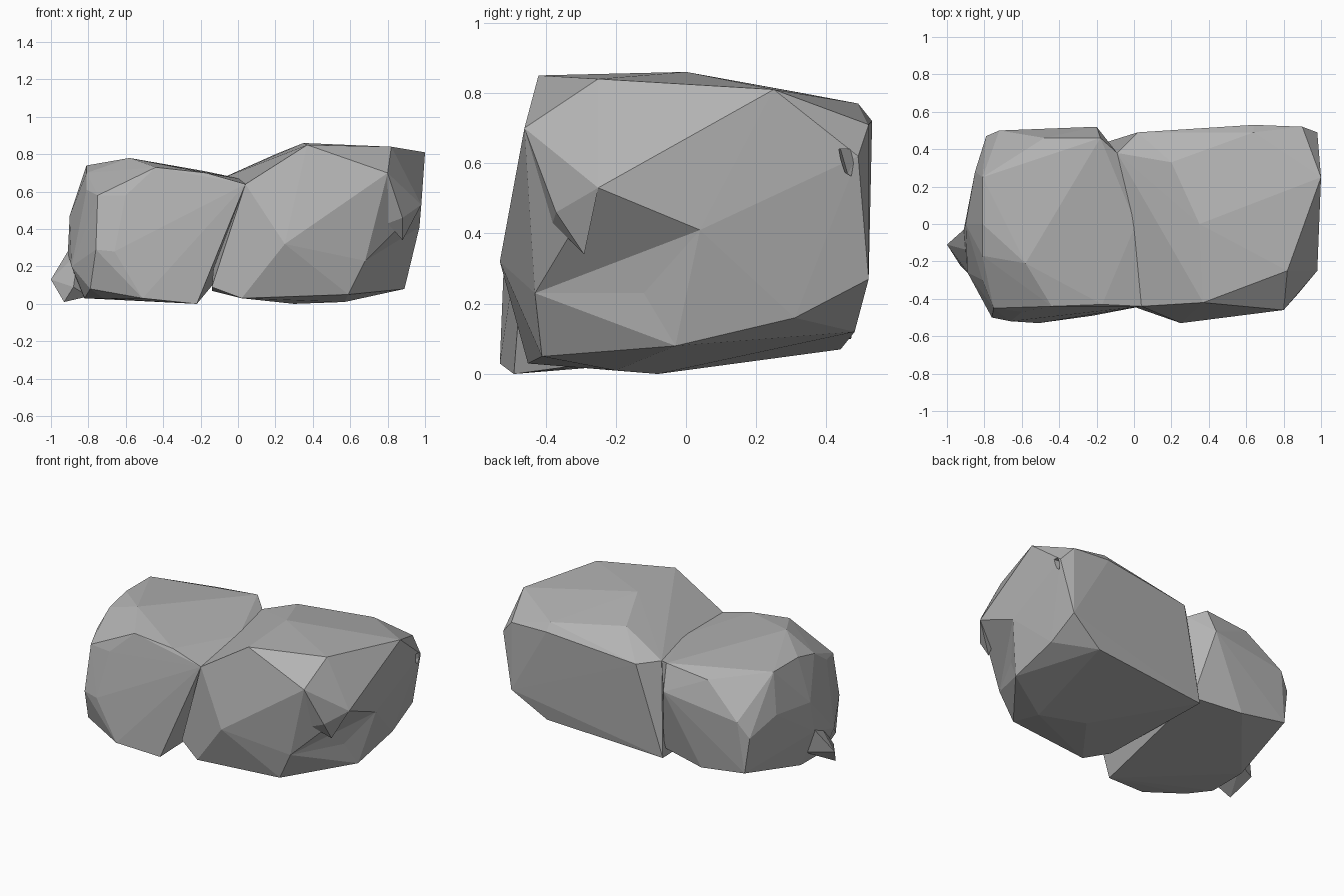
import bpy
import bmesh
from mathutils import Vector

default_cube = bpy.data.objects.get("Cube")
if default_cube:
    bpy.data.objects.remove(default_cube, do_unlink=True)

# Single stone colour
stone_grey = bpy.data.materials.new("stone_grey")
stone_grey.use_nodes = True
grey = (0.45, 0.45, 0.45, 1)
stone_grey.diffuse_color = grey
shader = stone_grey.node_tree.nodes["Principled BSDF"]
shader.inputs["Base Color"].default_value = grey
shader.inputs["Roughness"].default_value = 0.9


def hull_object(name, corners):
    """Wrap corner points (in hundredths of a unit) in a faceted convex skin."""
    bm = bmesh.new()
    for corner in corners:
        bm.verts.new(Vector(corner) / 100)
    result = bmesh.ops.convex_hull(bm, input=list(bm.verts))
    loose = {item for key in ("geom_interior", "geom_unused") for item in result[key]
             if isinstance(item, bmesh.types.BMVert)}
    bmesh.ops.delete(bm, geom=list(loose), context="VERTS")
    bmesh.ops.recalc_face_normals(bm, faces=list(bm.faces))
    mesh = bpy.data.meshes.new(name)
    bm.to_mesh(mesh)
    bm.free()
    mesh.materials.append(stone_grey)
    obj = bpy.data.objects.new(name, mesh)
    bpy.context.scene.collection.objects.link(obj)
    return obj


def chip_away(target, corners):
    """Cut a faceted hollow out of a stone and discard the cutter."""
    cutter = hull_object("chip_cutter", corners)
    cutter.hide_render = True
    modifier = target.modifiers.new("chip", "BOOLEAN")
    modifier.operation = "DIFFERENCE"
    modifier.solver = "EXACT"
    modifier.object = cutter
    bpy.context.view_layer.update()
    graph = bpy.context.evaluated_depsgraph_get()
    carved = bpy.data.meshes.new_from_object(target.evaluated_get(graph))
    target.modifiers.clear()
    target.data = carved
    bpy.data.objects.remove(cutter, do_unlink=True)


# Ridge of the cleft, shared by both stones
cleft = [(4, -44, 64), (1, 0, 67), (-9, 38, 67)]

# Large stone
large_top = [(37, -42, 85), (35, 0, 86), (20, 33, 80), (82, -25, 84),
             (100, 25, 81), (64, 49, 77)]
large_sides = [(25, -53, 32), (80, -46, 70), (68, -43, 23), (98, -25, 53),
               (97, 4, 41), (98, 49, 62), (90, 52, 71),
               (64, 53, 72), (90, 52, 27), (2, 49, 66)]
large_base = [(2, -45, 3), (59, -41, 5), (57, -20, 1), (30, -8, 0), (-14, -38, 9),
              (89, -3, 8), (90, 31, 16), (67, 48, 12), (-14, 44, 7)]
large_stone = hull_object("large_stone", cleft + large_top + large_sides + large_base)

# Shallow hollow below the front corner and a nick at the back corner
chip_away(large_stone, [(68, -43, 23), (88, -29, 34), (98, -25, 53), (85, -12, 23),
                        (97, 4, 41), (89, -3, 8), (115, -60, 15)])
chip_away(large_stone, [(93, 44, 64), (93, 46, 57), (104, 43, 64),
                        (104, 44, 58), (104, 49, 55), (104, 50, 64)])

# Overhanging ledge on the front corner
hull_object("corner_ledge", [(80, -46, 70), (98, -25, 53), (88, -37, 46),
                             (80, -38, 43), (88, -29, 34), (80, -30, 55)])

# Small stone
small_top = [(-17, -43, 70), (-44, -44, 73), (-58, -21, 78), (-81, -17, 70),
             (-81, 0, 74), (-81, 25, 74), (-18, 46, 71), (-48, 46, 68)]
small_sides = [(-60, -47, 58), (-75, -45, 58), (-81, -30, 61), (-66, -52, 28),
               (-76, -50, 29), (-90, 0, 47), (-91, -3, 27), (-85, 28, 48),
               (-72, 50, 48), (-79, 47, 38), (-20, 52, 55), (-89, -26, 20)]
small_base = [(-22, -49, 0), (-51, -53, 3), (-72, -38, 3), (-79, -42, 8),
              (-82, -25, 3), (-83, 0, 4), (-76, 48, 15), (-44, 47, 10),
              (-12, 40, 12)]
small_stone = hull_object("small_stone", cleft + small_top + small_sides + small_base)

# Sharp spur low on the outer side
hull_object("side_spur", [(-100, -11, 13), (-93, -22, 1), (-91, -3, 28), (-88, -27, 9),
                          (-80, -20, 4), (-84, -2, 12), (-85, -15, 28)])
